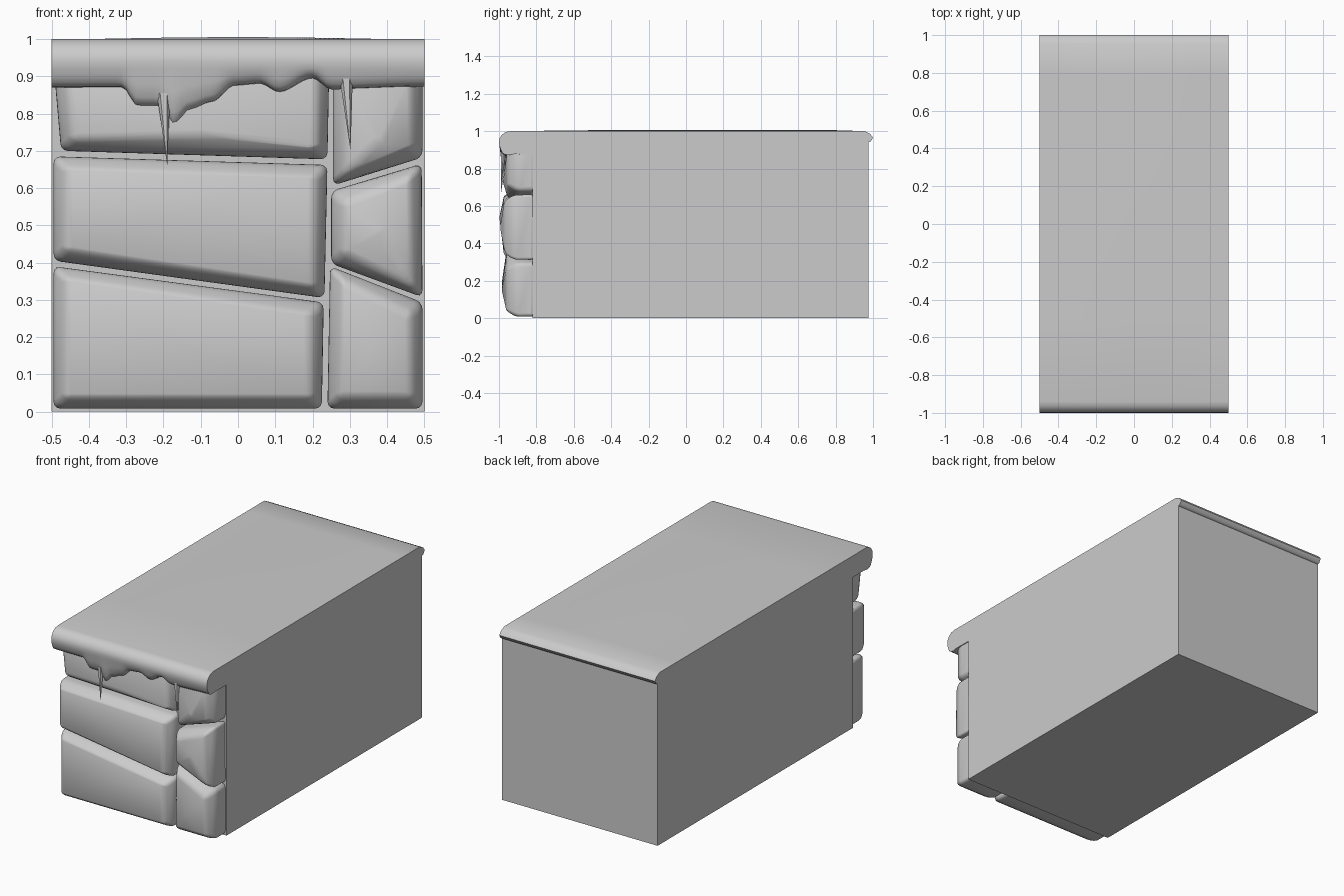
import bpy, bmesh, math
from mathutils import Vector

old = bpy.data.objects.get("Cube")
if old:
    bpy.data.objects.remove(old, do_unlink=True)

grey = bpy.data.materials.new("stone grey")
grey.use_nodes = True
colour = (0.6, 0.6, 0.6, 1)
grey.diffuse_color = colour
grey.node_tree.nodes["Principled BSDF"].inputs["Base Color"].default_value = colour

WALL_Y, BACK_Y = -0.82, 0.975


def finish(bm, name, angle=40, bevel=0):
    bmesh.ops.recalc_face_normals(bm, faces=bm.faces[:])
    mesh = bpy.data.meshes.new(name)
    bm.to_mesh(mesh)
    bm.free()
    mesh.materials.append(grey)
    obj = bpy.data.objects.new(name, mesh)
    bpy.context.collection.objects.link(obj)
    if bevel:
        mod = obj.modifiers.new("rounded edges", "BEVEL")
        mod.width, mod.segments = bevel, 3
        mod.limit_method, mod.angle_limit = "ANGLE", math.radians(28)
    bpy.ops.object.select_all(action="DESELECT")
    obj.select_set(True)
    bpy.context.view_layer.objects.active = obj
    bpy.ops.object.shade_smooth_by_angle(angle=math.radians(angle))
    return obj


def loft(bm, rings):
    """Bridge rings of equal length, returning their vertices."""
    rows = [[bm.verts.new(p) for p in ring] for ring in rings]
    n = len(rows[0])
    for a, b in zip(rows, rows[1:]):
        for i in range(n):
            j = (i + 1) % n
            bm.faces.new((a[i], a[j], b[j], b[i]))
    return rows


# Plain block behind the stone face
bm = bmesh.new()
bmesh.ops.create_cube(bm, size=1)
for v in bm.verts:
    v.co = (v.co.x, BACK_Y if v.co.y > 0 else WALL_Y, 0.94 if v.co.z > 0 else 0)
finish(bm, "wall_block")


# Facing stones: corners in x and z, faceted front rising to a peak
def stone(name, corners, peak, front):
    centre = sum((Vector(c) for c in corners), Vector((0, 0))) / len(corners)

    def ring(y, inset):
        out = []
        for c in corners:
            d = centre - Vector(c)
            p = Vector(c) + Vector((math.copysign(inset, d.x), math.copysign(inset, d.y)))
            out.append((p.x, y, p.y))
        return out

    bm = bmesh.new()
    rows = loft(bm, [ring(WALL_Y + 0.01, 0), ring(front + 0.075, 0), ring(front + 0.025, 0.03)])
    tip = bm.verts.new((peak[0], front, peak[1]))
    last = rows[-1]
    for i, v in enumerate(last):
        bm.faces.new((v, last[(i + 1) % len(last)], tip))
    bm.faces.new(rows[0])
    finish(bm, name, 60, 0.018)


stone("upper_left_stone", [(-0.495, 0.93), (-0.475, 0.70), (0.24, 0.677), (0.245, 0.93)], (-0.1, 0.74), -0.975)
stone("middle_left_stone", [(-0.495, 0.685), (0.24, 0.662), (0.232, 0.305), (-0.495, 0.405)], (-0.14, 0.54), -0.998)
stone("lower_left_stone", [(-0.495, 0.39), (0.23, 0.293), (0.225, 0.008), (-0.495, 0.008)], (-0.19, 0.19), -0.985)
stone("upper_right_stone", [(0.255, 0.93), (0.495, 0.93), (0.495, 0.682), (0.255, 0.607)], (0.37, 0.72), -0.98)
stone("middle_right_stone", [(0.25, 0.592), (0.493, 0.665), (0.495, 0.307), (0.25, 0.397)], (0.39, 0.48), -0.995)
stone("lower_right_stone", [(0.247, 0.39), (0.495, 0.293), (0.495, 0.008), (0.24, 0.008)], (0.35, 0.15), -0.985)

# Snow cap: rolled front lip whose lower edge sags along the width
EDGE = [(-0.5, 0.87), (-0.31, 0.87), (-0.27, 0.82), (-0.21, 0.82), (-0.17, 0.77), (-0.13, 0.81),
        (-0.07, 0.83), (-0.01, 0.875), (0.06, 0.88), (0.11, 0.857), (0.2, 0.895), (0.25, 0.865), (0.5, 0.872)]


def edge_height(x):
    for (x0, z0), (x1, z1) in zip(EDGE, EDGE[1:]):
        if x <= x1:
            t = (x - x0) / (x1 - x0)
            return z0 + (z1 - z0) * t * t * (3 - 2 * t)
    return EDGE[-1][1]


def cap_profile(x):
    e = edge_height(x)
    sag = e - 0.87
    swell = 1 + 0.005 * max(0, math.cos(4 * x))
    pts = [(-0.94, 1), (-0.965, 0.995), (-0.985, 0.98), (-0.997, 0.96), (-1, 0.94), (-0.997, 0.92),
           (-0.99, 0.9 + sag * 0.4), (-0.982, 0.883 + sag * 0.8), (-0.967, e + 0.003), (-0.95, e),
           (-0.92, e + 0.005), (WALL_Y, 0.875), (WALL_Y, 0.94), (BACK_Y, 0.94), (0.988, 0.945),
           (1, 0.965), (0.985, 0.985), (0.955, 1), (0.8, swell), (0, swell), (-0.5, swell)]
    return [(x, y, z) for y, z in pts]


bm = bmesh.new()
STEPS = 80
rows = loft(bm, [cap_profile(-0.5 + i / STEPS) for i in range(STEPS + 1)])
bm.faces.new(rows[0])
bm.faces.new(rows[-1])
finish(bm, "snow_cap", 45)


# Icicles hanging from the lip
def icicle(name, x, top, tip_x, tip_z):
    bm = bmesh.new()
    base = []
    for i in range(6):
        a = math.tau * i / 6
        base.append(bm.verts.new((x + 0.018 * math.cos(a), -0.975 + 0.015 * math.sin(a), top)))
    tip = bm.verts.new((tip_x, -0.99, tip_z))
    for i, v in enumerate(base):
        bm.faces.new((v, base[(i + 1) % 6], tip))
    bm.faces.new(base)
    finish(bm, name)


icicle("left_hanging_icicle", -0.2, 0.855, -0.19, 0.66)
icicle("right_hanging_icicle", 0.29, 0.9, 0.302, 0.70)
